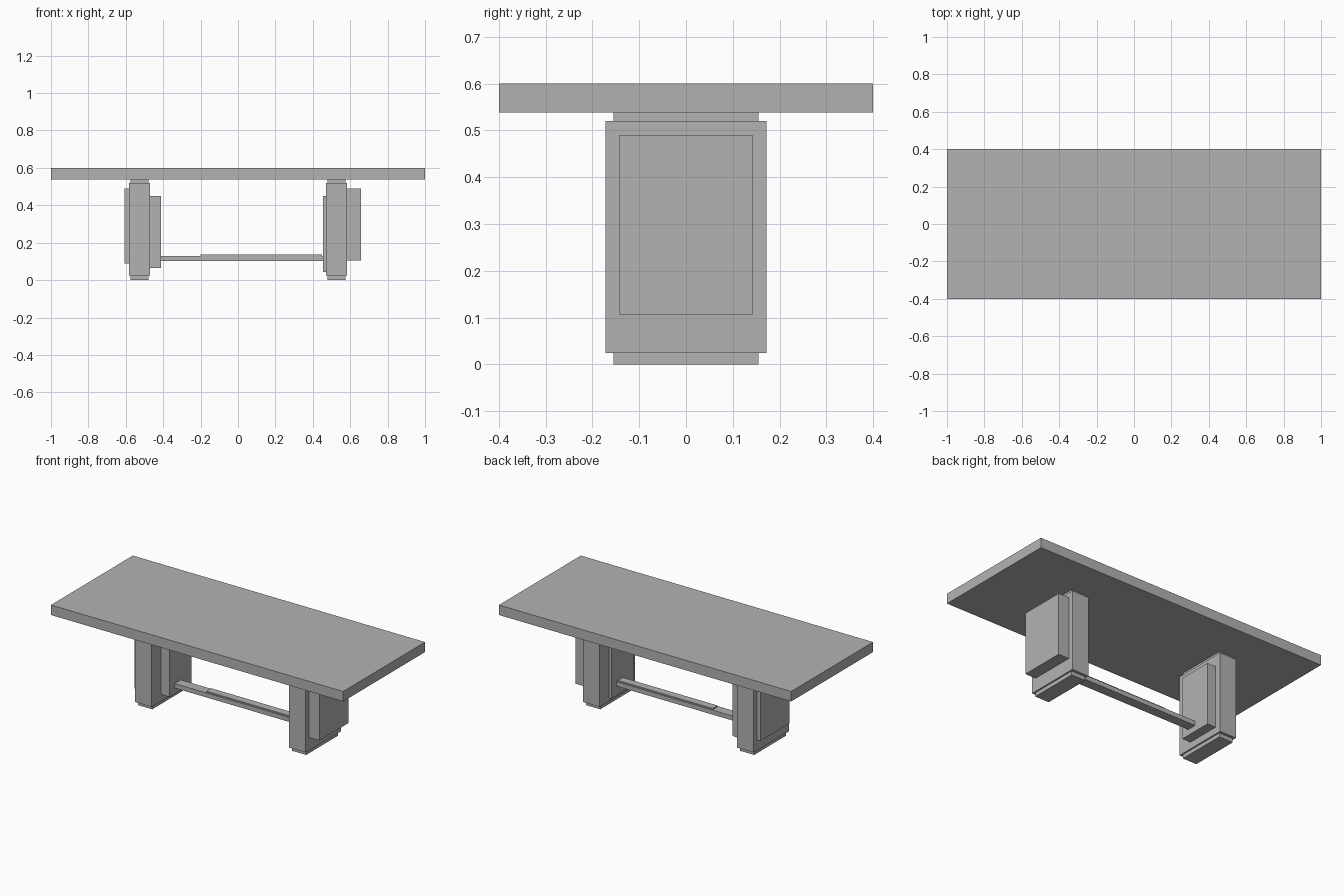
import bpy

cube = bpy.data.objects.get("Cube")
if cube:
    bpy.data.objects.remove(cube, do_unlink=True)

grey = bpy.data.materials.new("plain grey")
grey.use_nodes = True
colour = (0.45, 0.45, 0.45, 1)
grey.diffuse_color = colour
grey.node_tree.nodes["Principled BSDF"].inputs["Base Color"].default_value = colour


def box(name, x, y, z):
    """Add a box from its (low, high) limits along each axis."""
    limits = (x, y, z)
    bpy.ops.mesh.primitive_cube_add(size=1, location=[(a + b) / 2 for a, b in limits])
    ob = bpy.context.object
    ob.name = name
    ob.scale = [b - a for a, b in limits]
    bpy.ops.object.transform_apply(location=False, rotation=False, scale=True)
    ob.data.materials.append(grey)
    return ob


# Tabletop
box("tabletop", (-1, 1), (-0.4, 0.4), (0.538, 0.60))

# Pedestals: a wide block around a slightly smaller core showing as foot and cap
for side, s in (("right", -1), ("left", 1)):
    cx = s * 0.527
    box(side + "_pedestal_block", (cx - 0.057, cx + 0.057), (-0.172, 0.172), (0.024, 0.52))
    box(side + "_pedestal_core", (cx - 0.048, cx + 0.048), (-0.155, 0.155), (0, 0.539))

# Raised panels on the pedestal faces
box("right_outer_panel", (-0.608, -0.56), (-0.142, 0.142), (0.09, 0.49))
box("right_inner_panel", (-0.49, -0.412), (-0.08, 0.135), (0.066, 0.45))
box("left_outer_panel", (0.56, 0.657), (-0.142, 0.142), (0.106, 0.49))
box("left_inner_panel", (0.455, 0.49), (-0.135, 0.08), (0.044, 0.45))

# Stretcher between the pedestals, with a thin strip on top
box("stretcher", (-0.43, 0.47), (-0.03, 0.03), (0.102, 0.13))
box("stretcher_strip", (-0.2, 0.45), (-0.024, 0.024), (0.12, 0.137))
